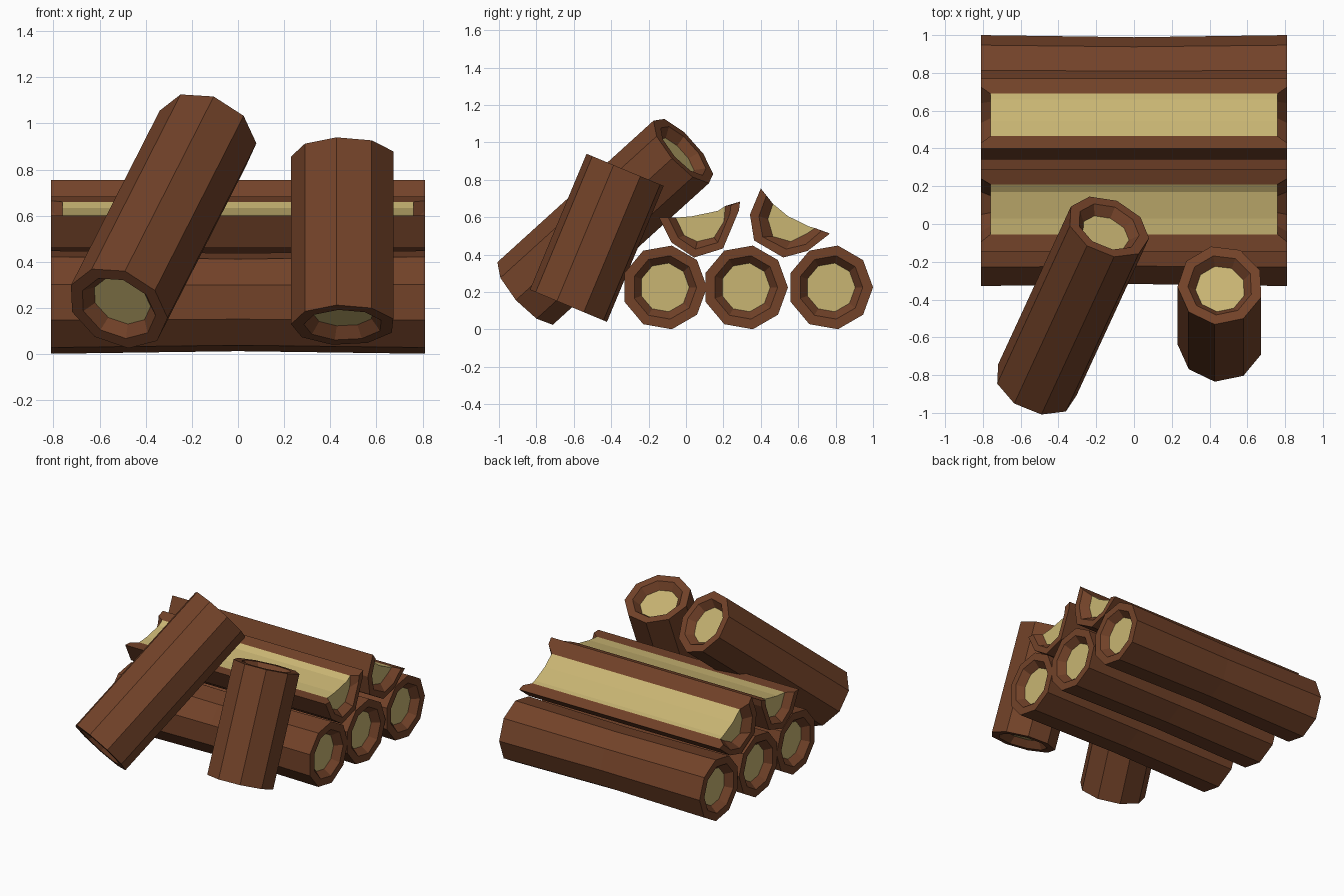
import bpy, bmesh
from math import cos, sin, pi
from mathutils import Vector

if "Cube" in bpy.data.objects:
    bpy.data.objects.remove(bpy.data.objects["Cube"])


def material(name, rgb):
    m = bpy.data.materials.new(name)
    m.diffuse_color = (*rgb, 1)
    m.use_nodes = True
    m.node_tree.nodes["Principled BSDF"].inputs["Base Color"].default_value = m.diffuse_color
    return m


BARK = material("bark", (0.17, 0.055, 0.022))
WOOD = material("cut_wood", (0.58, 0.46, 0.17))
SIDES, R, LIP, CORE, DEPTH = 9, 0.227, 0.172, 0.132, 0.05


def finish(name, bm):
    bmesh.ops.recalc_face_normals(bm, faces=bm.faces)
    me = bpy.data.meshes.new(name)
    bm.to_mesh(me)
    bm.free()
    me.materials.append(BARK)
    me.materials.append(WOOD)
    ob = bpy.data.objects.new(name, me)
    bpy.context.collection.objects.link(ob)


def log(name, start, end, hint, waist=1.0):
    """Nine-sided log with recessed ends; hint points at one corner."""
    a, b = Vector(start), Vector(end)
    axis = (b - a).normalized()
    u = Vector(hint)
    u = (u - axis * u.dot(axis)).normalized()
    v = axis.cross(u)
    bm = bmesh.new()

    def ring(c, r):
        return [bm.verts.new(c + r * (u * cos(t) + v * sin(t)))
                for t in (2 * pi * i / SIDES for i in range(SIDES))]

    rings = [ring(a + axis * DEPTH, CORE), ring(a, LIP), ring(a, R)]
    if waist != 1.0:
        rings.append(ring((a + b) / 2, R * waist))
    rings += [ring(b, R), ring(b, LIP), ring(b - axis * DEPTH, CORE)]
    for p, q in zip(rings, rings[1:]):
        for i in range(SIDES):
            j = (i + 1) % SIDES
            bm.faces.new((p[i], p[j], q[j], q[i]))
    for r in (rings[0], rings[-1]):
        bm.faces.new(r).material_index = 1
    finish(name, bm)


def split_log(name, outer, lip, core, trough, half=0.81):
    """Split log along x; profiles are (y, z) points from front to back."""
    bm = bmesh.new()

    def row(pts, x):
        return [bm.verts.new((x, y, z)) for y, z in pts]

    def strip(p, q, mat=0):
        for i in range(len(p) - 1):
            bm.faces.new((p[i], p[i + 1], q[i + 1], q[i])).material_index = mat

    ends = []
    for s in (-1, 1):
        o, l = row(outer, s * half), row(lip, s * half)
        c, t = row(core, s * (half - DEPTH)), row(trough, s * (half - DEPTH))
        strip(o, l)
        strip(l, c)
        bm.faces.new(c + t[::-1]).material_index = 1
        ends.append((o, l, c, [c[0]] + t + [c[-1]]))
    (o, l, c, t), (o2, l2, c2, t2) = ends
    strip(o, o2)
    strip(t, t2, 1)
    for k in (0, -1):
        bm.faces.new((o[k], l[k], c[k], c2[k], l2[k], o2[k]))
    finish(name, bm)


# bottom row of lying logs
for i, y in enumerate((-0.115, 0.318, 0.773)):
    log(f"bottom_log_{i + 1}", (-0.81, y, 0.225), (0.81, y, 0.225), (0, 1, 0), 0.95)

# logs leaning on the front of the pile
log("long_leaning_log", (-0.52, -0.85, 0.2), (-0.135, -0.015, 0.957), (0.208, -0.058, -0.042))
log("short_leaning_log", (0.457, -0.627, 0.126), (0.457, -0.324, 0.853), (-0.13, -0.915, 0.38))

# split logs on top
split_log("front_split_log",
          [(-0.145, 0.6), (-0.078, 0.465), (0.043, 0.385), (0.198, 0.433), (0.283, 0.636), (0.289, 0.684)],
          [(-0.095, 0.598), (-0.04, 0.49), (0.05, 0.43), (0.17, 0.465), (0.235, 0.62), (0.24, 0.665)],
          [(-0.055, 0.598), (-0.01, 0.503), (0.06, 0.47), (0.15, 0.492), (0.203, 0.578), (0.21, 0.66)],
          [(0.03, 0.605), (0.17, 0.634)])
split_log("back_split_log",
          [(0.4, 0.754), (0.342, 0.615), (0.364, 0.476), (0.52, 0.385), (0.65, 0.42), (0.77, 0.513)],
          [(0.43, 0.715), (0.39, 0.605), (0.41, 0.495), (0.535, 0.43), (0.64, 0.455), (0.725, 0.528)],
          [(0.465, 0.672), (0.438, 0.59), (0.465, 0.497), (0.56, 0.47), (0.647, 0.513), (0.69, 0.542)],
          [(0.545, 0.606), (0.66, 0.55)])
